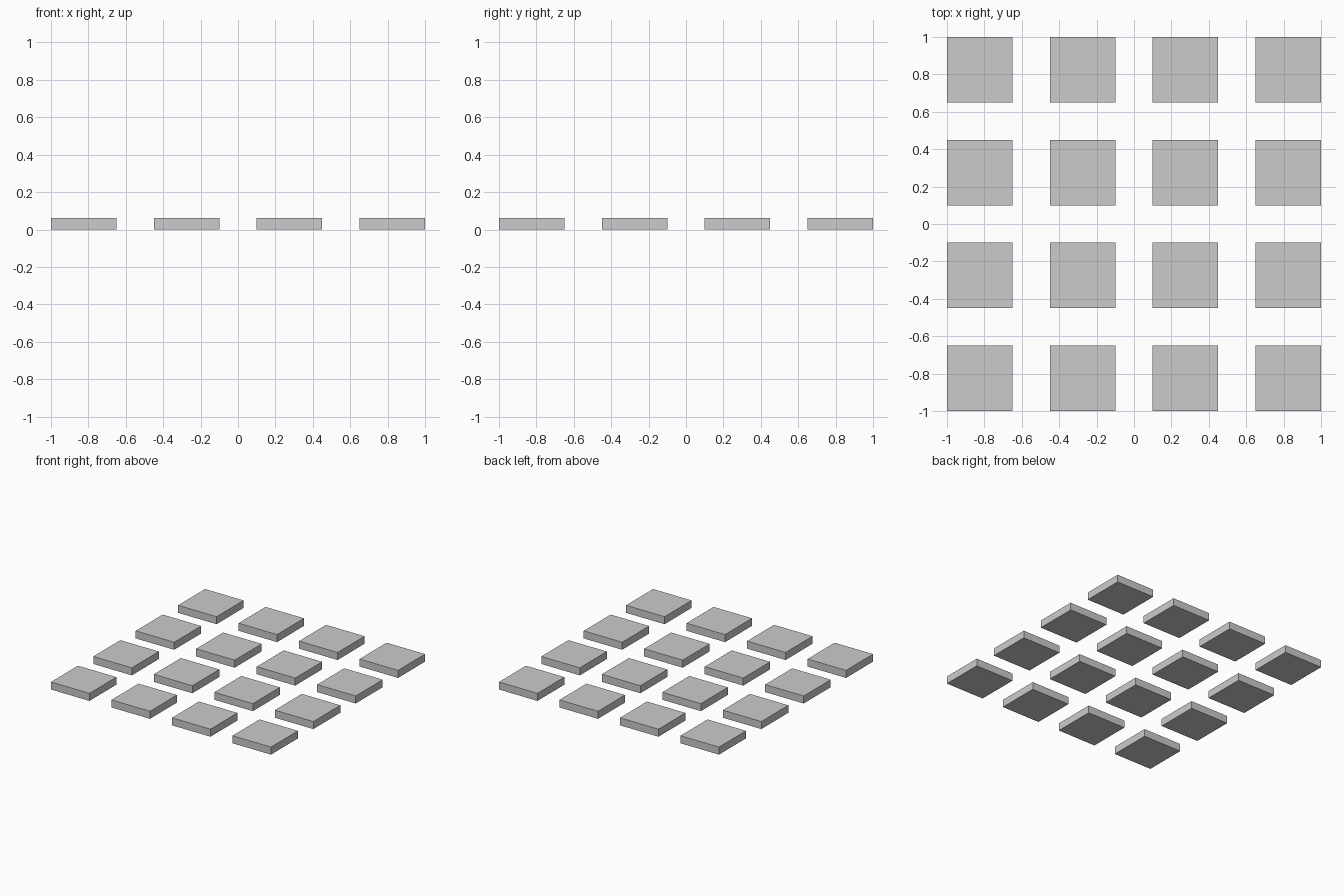
import bpy

if "Cube" in bpy.data.objects:
    bpy.data.objects.remove(bpy.data.objects["Cube"])

SIZE, HEIGHT, PITCH, COUNT = 0.35, 0.062, 0.55, 4


def add_tile(name, x, y):
    bpy.ops.mesh.primitive_cube_add(size=1, location=(x, y, HEIGHT / 2))
    tile = bpy.context.object
    tile.name = name
    tile.scale = (SIZE, SIZE, HEIGHT)
    bpy.ops.object.transform_apply(location=False, rotation=False, scale=True)


# Square grid of separate flat tiles
start = -PITCH * (COUNT - 1) / 2
for row in range(COUNT):
    for col in range(COUNT):
        add_tile(f"tile_row{row + 1}_column{col + 1}",
                 start + col * PITCH, start + row * PITCH)
